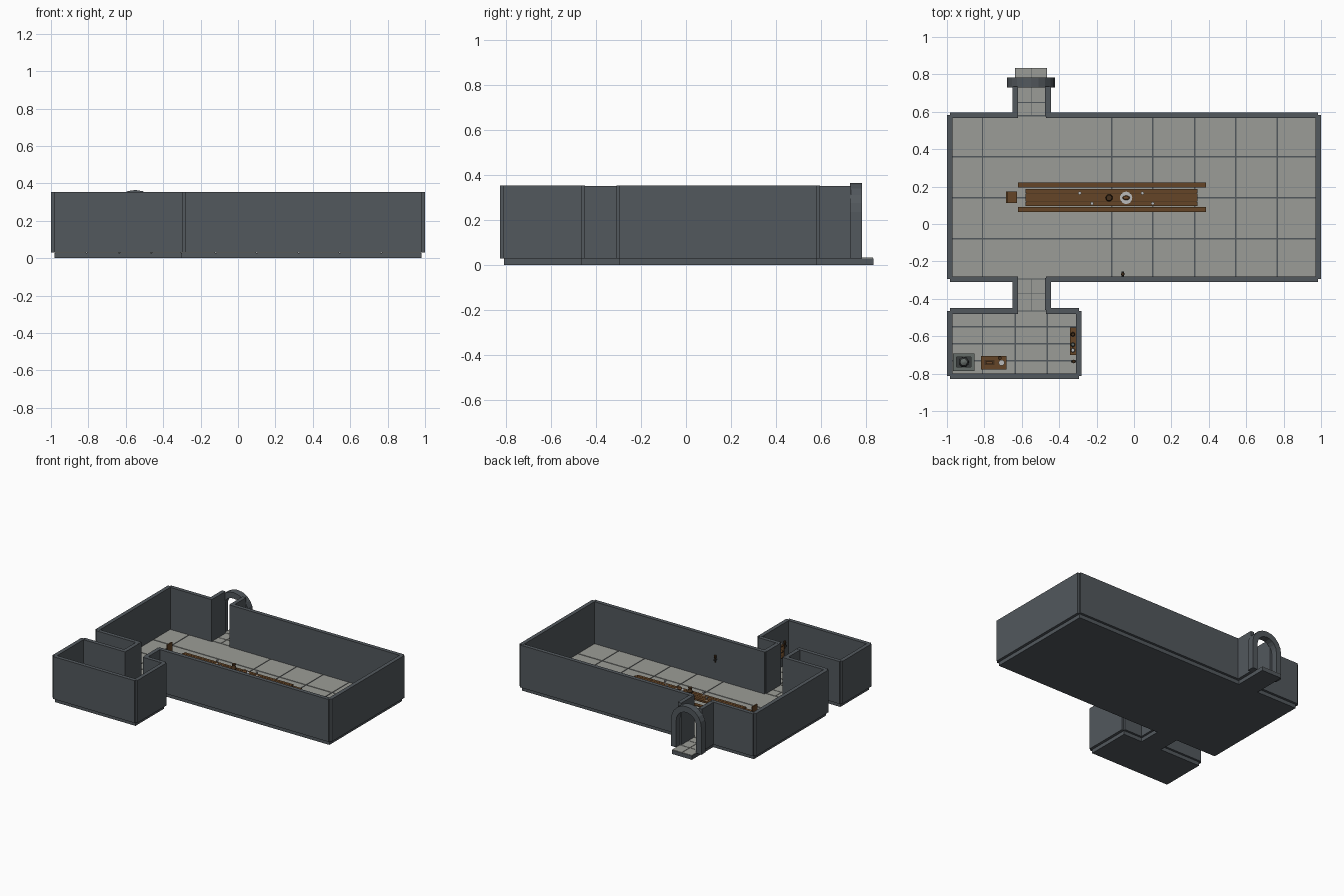
import bpy, bmesh, math
from mathutils import Vector

cube = bpy.data.objects.get("Cube")
if cube:
    bpy.data.objects.remove(cube, do_unlink=True)


def material(name, rgb):
    m = bpy.data.materials.new(name)
    m.use_nodes = True
    m.diffuse_color = (*rgb, 1)
    node = m.node_tree.nodes["Principled BSDF"]
    node.inputs["Base Color"].default_value = (*rgb, 1)
    node.inputs["Roughness"].default_value = 0.9
    return m


STONE = material("dark stone", (0.085, 0.098, 0.11))
TILE = material("pale floor stone", (0.33, 0.335, 0.31))
WOOD = material("brown wood", (0.13, 0.06, 0.02))
DARK_WOOD = material("dark wood", (0.06, 0.03, 0.012))
IRON = material("dark iron", (0.04, 0.045, 0.045))
PLATE = material("pale pewter", (0.5, 0.5, 0.5))
HEARTH = material("grey green stone", (0.13, 0.15, 0.14))
ROAST = material("roast brown", (0.16, 0.07, 0.025))


def finish(name, bm, mat):
    bmesh.ops.recalc_face_normals(bm, faces=bm.faces)
    mesh = bpy.data.meshes.new(name)
    bm.to_mesh(mesh)
    bm.free()
    mesh.materials.append(mat)
    ob = bpy.data.objects.new(name, mesh)
    bpy.context.collection.objects.link(ob)
    return ob


def boxes(name, mat, *extents):
    """One object from boxes given as x0, x1, y0, y1, z0, z1."""
    bm = bmesh.new()
    for x0, x1, y0, y1, z0, z1 in extents:
        verts = bmesh.ops.create_cube(bm, size=1)["verts"]
        bmesh.ops.scale(bm, vec=(x1 - x0, y1 - y0, z1 - z0), verts=verts)
        mid = Vector((x0 + x1, y0 + y1, z0 + z1)) / 2
        bmesh.ops.translate(bm, vec=mid, verts=verts)
    return finish(name, bm, mat)


def lathe(name, mat, x, y, profile, sides=12):
    """Closed turned shape from (radius, height) pairs."""
    bm = bmesh.new()
    rings = []
    for r, z in profile:
        angles = [math.tau * i / sides for i in range(sides)]
        rings.append([bm.verts.new((x + r * math.cos(a), y + r * math.sin(a), z)) for a in angles])
    for low, high in zip(rings, rings[1:]):
        for i in range(sides):
            j = (i + 1) % sides
            bm.faces.new((low[i], low[j], high[j], high[i]))
    bm.faces.new(rings[0])
    bm.faces.new(rings[-1])
    return finish(name, bm, mat)


FLOOR, TOP = 0.033, 0.355
T = 0.03  # wall thickness
DOOR_L, DOOR_R = -0.62, -0.47


# Floor slabs and the tiles laid on them
def floor(name, xs, ys, gap=0.004):
    boxes(name + "_slab", STONE, (xs[0], xs[-1], ys[0], ys[-1], 0, 0.029))
    boxes(name + "_tiles", TILE, *[
        (a + gap, b - gap, c + gap, d - gap, 0.025, FLOOR)
        for a, b in zip(xs, xs[1:]) for c, d in zip(ys, ys[1:])])


floor("hall_floor", [-0.98, -0.81, -0.12, 0.1, 0.325, 0.545, 0.765, 0.98],
      [-0.295, -0.08, 0.14, 0.36, 0.58])
floor("small_room_floor", [-0.98, -0.81, -0.635, -0.465, -0.3],
      [-0.81, -0.73, -0.64, -0.55, -0.465])
floor("front_passage_floor", [-0.635, -0.55, -0.46], [-0.465, -0.37, -0.295], 0.002)
floor("back_passage_floor", [-0.635, -0.55, -0.465], [0.58, 0.65, 0.74, 0.835], 0.002)


# Walls: side walls set in from the corners, long walls cut at doorways
def room(name, x0, x1, y0, y1, front_door, back_door):
    parts = []
    for a in (x0, x1 - T):
        parts.append((a, a + T, y0 + 0.015, y1 - 0.015, 0.03, TOP))
    for b, door in ((y0, front_door), (y1 - T, back_door)):
        spans = [(x0 + 0.015, DOOR_L), (DOOR_R, x1 - 0.015)] if door else [(x0 + 0.015, x1 - 0.015)]
        parts += [(s, e, b, b + T, 0.03, TOP - 0.001) for s, e in spans]
    boxes(name, STONE, *parts)


room("hall_walls", -1, 1, -0.31, 0.597, True, True)
room("small_room_walls", -1, -0.28, -0.828, -0.45, False, True)
for name, y0, y1 in (("front_passage_walls", -0.46, -0.29), ("back_passage_walls", 0.575, 0.735)):
    boxes(name, STONE, *[(x, x + T, y0, y1, 0.03, TOP - 0.002) for x in (DOOR_L - T, DOOR_R - 0.005)])

# Entrance arch: an extruded band, straight legs and a half-round head
bm = bmesh.new()
band = []
for r, top in ((0.128, 0.365), (0.085, 0.32)):
    arc = [math.pi * i / 10 for i in range(11)]
    points = [(r, 0.03)] + [(r * math.cos(a), top - r + r * math.sin(a)) for a in arc] + [(-r, 0.03)]
    band.append([bm.verts.new((-0.55 + x, 0.73, z)) for x, z in points])
for i in range(len(band[0]) - 1):
    bm.faces.new((band[0][i], band[0][i + 1], band[1][i + 1], band[1][i]))
new = bmesh.ops.extrude_face_region(bm, geom=bm.faces[:])["geom"]
bmesh.ops.translate(bm, vec=(0, 0.053, 0), verts=[v for v in new if isinstance(v, bmesh.types.BMVert)])
finish("entrance_arch", bm, STONE)


# Furniture helper: four legs under a board
def legs(x0, x1, y0, y1, z, w):
    return [(x, x + w, y, y + w, FLOOR, z) for x in (x0, x1 - w) for y in (y0, y1 - w)]


# Long table of planks with trestles, and a bench on each side
TABLE = 0.108
boxes("table_planks", WOOD, *[
    (-0.58, 0.34, 0.096 + i * 0.0235, 0.117 + i * 0.0235, TABLE - 0.01, TABLE) for i in range(4)])
boxes("table_trestles", DARK_WOOD, (-0.575, 0.335, 0.1, 0.185, TABLE - 0.015, TABLE - 0.008),
      *[(x, x + 0.02, 0.11, 0.175, FLOOR, TABLE - 0.015) for x in (-0.52, -0.13, 0.26)])
for name, y in (("front_bench", 0.064), ("back_bench", 0.194)):
    boxes(name, WOOD, (-0.62, 0.385, y, y + 0.027, 0.07, 0.078),
          *legs(-0.6, 0.365, y + 0.003, y + 0.024, 0.07, 0.01))

# High-backed chair at the head of the table
boxes("head_chair", WOOD, (-0.685, -0.625, 0.113, 0.173, 0.078, 0.086),
      (-0.685, -0.676, 0.113, 0.173, 0.086, 0.165),
      *legs(-0.685, -0.625, 0.113, 0.173, 0.078, 0.009))

# Tableware: platter with roast, jug, goblets
lathe("platter", PLATE, -0.042, 0.14, [(0.02, TABLE), (0.033, TABLE + 0.006)], 20)
roast = lathe("roast", ROAST, -0.042, 0.14, [
    (0.014, TABLE + 0.006), (0.02, TABLE + 0.014), (0.015, TABLE + 0.026), (0.004, TABLE + 0.03)])
roast.scale.y = 0.6
roast.location.y = 0.14 * 0.4
lathe("table_jug", DARK_WOOD, -0.133, 0.14, [
    (0.013, TABLE), (0.019, TABLE + 0.015), (0.012, TABLE + 0.036), (0.015, TABLE + 0.048)])
for i, (x, y) in enumerate(((-0.29, 0.165), (-0.225, 0.11), (0.045, 0.165), (0.1, 0.11))):
    lathe(f"goblet_{i + 1}", PLATE, x, y, [
        (0.008, TABLE), (0.002, TABLE + 0.004), (0.002, TABLE + 0.012),
        (0.008, TABLE + 0.016), (0.009, TABLE + 0.026)], 8)


# Wall torches
def torch(name, x, y, dx, dy):
    lathe(name, DARK_WOOD, x, y, [(0.005, 0.17), (0.007, 0.205), (0.01, 0.21), (0.008, 0.225)], 8)
    boxes(name + "_bracket", IRON, (x - 0.006 - dx, x + 0.006 + dx, y - 0.006 - dy, y + 0.006 + dy, 0.185, 0.195))


torch("hall_torch", -0.06, -0.268, 0, 0.008)
torch("small_room_torch", -0.322, -0.735, 0.008, 0)

# Shelf unit on the side wall with jars
boxes("wall_shelves", WOOD, *[(-0.343, -0.31, -0.7, -0.553, z, z + 0.008) for z in (0.12, 0.165, 0.21)],
      *[(-0.343, -0.31, y, y + 0.008, 0.12, 0.21) for y in (-0.7, -0.561)])
for i, (y, mat) in enumerate(((-0.675, PLATE), (-0.645, HEARTH), (-0.59, DARK_WOOD))):
    lathe(f"shelf_jar_{i + 1}", mat, -0.327, y, [
        (0.009, 0.218), (0.012, 0.228), (0.007, 0.238), (0.009, 0.243)], 10)

# Work table with board, loaf and bowl
boxes("work_table", WOOD, (-0.817, -0.683, -0.778, -0.706, 0.1, 0.11),
      *legs(-0.81, -0.69, -0.772, -0.712, 0.1, 0.012))
boxes("chopping_board", DARK_WOOD, (-0.8, -0.745, -0.755, -0.728, 0.11, 0.114))
boxes("loaf", ROAST, (-0.79, -0.757, -0.748, -0.735, 0.114, 0.124))
lathe("work_bowl", PLATE, -0.708, -0.742, [(0.009, 0.11), (0.016, 0.122)], 12)
lathe("work_mug", DARK_WOOD, -0.718, -0.717, [(0.01, 0.11), (0.01, 0.128)], 10)

# Cooking hearth with a kettle
X0, X1, Y0, Y1 = -0.968, -0.852, -0.785, -0.692
boxes("hearth_kerb", HEARTH, (X0, X1, Y0, Y0 + 0.02, FLOOR, 0.09), (X0, X1, Y1 - 0.02, Y1, FLOOR, 0.09),
      (X0, X0 + 0.02, Y0, Y1, FLOOR, 0.089), (X1 - 0.02, X1, Y0, Y1, FLOOR, 0.089))
boxes("hearth_bed", IRON, (X0 + 0.02, X1 - 0.02, Y0 + 0.02, Y1 - 0.02, FLOOR, 0.06))
lathe("kettle", IRON, -0.91, -0.738, [(0.015, 0.06), (0.027, 0.08), (0.026, 0.1), (0.018, 0.112)], 16)
lathe("kettle_lid", HEARTH, -0.91, -0.738, [(0.017, 0.112), (0.004, 0.119)], 16)

# Smooth the turned pieces while keeping their rims crisp
for ob in bpy.context.collection.objects:
    ob.select_set(ob.name.startswith(("roast", "kettle", "table_jug", "shelf_jar", "platter", "goblet")))
    if ob.select_get():
        bpy.context.view_layer.objects.active = ob
bpy.ops.object.shade_smooth_by_angle()
